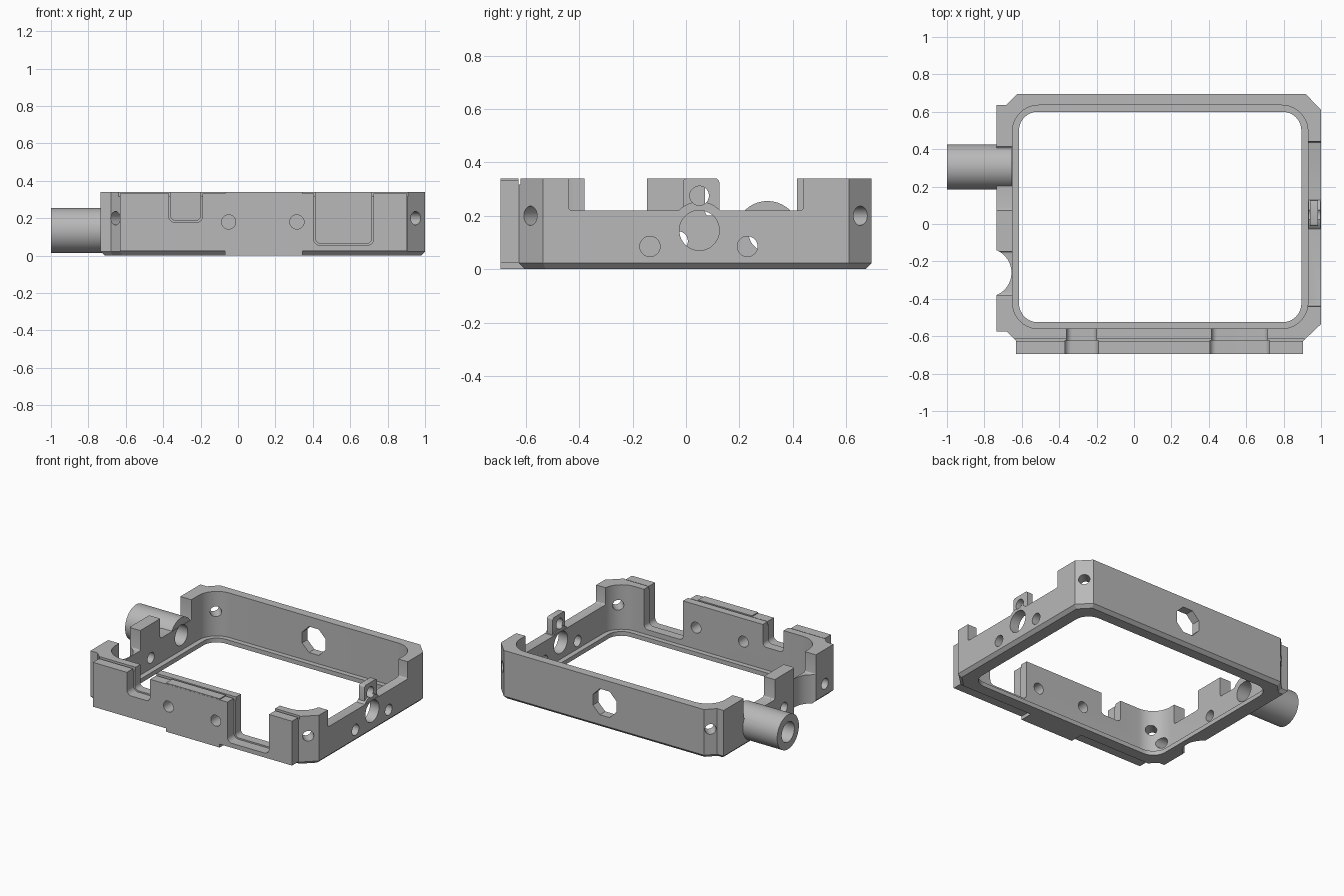
import bpy, bmesh, math
from mathutils import Vector

if "Cube" in bpy.data.objects:
    bpy.data.objects.remove(bpy.data.objects["Cube"])

grey = bpy.data.materials.new("satin_grey")
grey.diffuse_color = (0.48, 0.48, 0.48, 1)
grey.use_nodes = True
grey.node_tree.nodes["Principled BSDF"].inputs["Base Color"].default_value = grey.diffuse_color


def rounded(u0, u1, v0, v1, r, n=8):
    """Rounded rectangle outline."""
    pts = []
    for cu, cv, a in ((u1 - r, v1 - r, 0), (u0 + r, v1 - r, 90),
                      (u0 + r, v0 + r, 180), (u1 - r, v0 + r, 270)):
        for i in range(n + 1):
            t = math.radians(a + 90 * i / n)
            pts.append((cu + r * math.cos(t), cv + r * math.sin(t)))
    return pts


def circle(u, v, r, n=32):
    return [(u + r * math.cos(2 * math.pi * (i + .5) / n),
             v + r * math.sin(2 * math.pi * (i + .5) / n)) for i in range(n)]


def prism(name, pts, axis, lo, hi, chamfer=0):
    """Extrude a 2D outline along an axis, with an optional bottom chamfer."""
    place = {'x': lambda u, v, w: (w, u, v),
             'y': lambda u, v, w: (u, w, v),
             'z': lambda u, v, w: (u, v, w)}[axis]
    bm = bmesh.new()
    face = bm.faces.new([bm.verts.new(place(u, v, lo)) for u, v in pts])
    out = bmesh.ops.extrude_face_region(bm, geom=[face])
    move = Vector(place(0, 0, hi - lo))
    bmesh.ops.translate(bm, vec=move,
                        verts=[g for g in out['geom'] if isinstance(g, bmesh.types.BMVert)])
    bmesh.ops.recalc_face_normals(bm, faces=bm.faces)
    if chamfer:
        edges = [e for e in bm.edges if all(abs(v.co.z - lo) < 1e-5 for v in e.verts)]
        bmesh.ops.bevel(bm, geom=edges, offset=chamfer, segments=1, affect='EDGES')
    mesh = bpy.data.meshes.new(name)
    bm.to_mesh(mesh)
    bm.free()
    mesh.materials.append(grey)
    ob = bpy.data.objects.new(name, mesh)
    bpy.context.collection.objects.link(ob)
    return ob


def box(name, x0, x1, y0, y1, z0, z1):
    return prism(name, [(x0, y0), (x1, y0), (x1, y1), (x0, y1)], 'z', z0, z1)


# Main body with clipped corners
frame = prism("camera_frame", [
    (-.735, -.575), (-.68, -.575), (-.63, -.625), (.905, -.625), (1, -.535),
    (1, .61), (.918, .695), (-.625, .695), (-.685, .635), (-.735, .635)],
    'z', 0, .34, chamfer=.022)
frame.name = frame.data.name = "frame"


def combine(ob, op):
    mod = frame.modifiers.new(op, 'BOOLEAN')
    mod.operation, mod.solver, mod.object = op, 'EXACT', ob
    bpy.context.view_layer.objects.active = frame
    bpy.ops.object.modifier_apply(modifier=mod.name)
    bpy.data.objects.remove(ob)


def cut(ob):
    combine(ob, 'DIFFERENCE')


def add(ob):
    combine(ob, 'UNION')


# Front plate, with a deeper centre section
add(box("front_plate", -.632, .903, -.695, -.60, .024, .333))
add(box("front_plate_centre", -.07, .345, -.694, -.59, 0, .34))

# Opening with a thin bottom lip
cut(prism("opening", rounded(-.615, .895, -.525, .60, .10), 'z', -.1, .5))
cut(prism("lip_step", rounded(-.65, .93, -.56, .635, .14, 10), 'z', .03, .5))

# Seam groove and stepped notches in the front wall
cut(box("seam", -.64, .91, -.627, -.613, .317, .5))
for x0, x1, z in ((-.36, -.20, .187), (.415, .715, .065)):
    cut(prism("notch", rounded(x0, x1, z, .6, .03), 'y', -.8, -.5))
    cut(prism("notch_outer", rounded(x0 - .01, x1 + .01, z - .01, .6, .035), 'y', -.8, -.622))

# Lowered side walls between the corner posts
cut(prism("right_low", rounded(-.44, .44, .22, .7, .012, 3), 'x', .88, 1.1))
cut(prism("left_low_front", rounded(-.38, -.147, .20, .7, .012, 3), 'x', -.85, -.56))
cut(prism("left_low_back", rounded(.072, .415, .20, .7, .012, 3), 'x', -.85, -.56))
cut(prism("left_scoop", circle(-.785, -.26, .13, 48), 'z', -.1, .5))

# Side tube, and the boss with its pierced tab
add(prism("side_tube", circle(.305, .135, .12, 48), 'x', -1, -.653))
cut(prism("tube_bore", circle(.305, .135, .07, 40), 'x', -1.1, -.55))
add(prism("boss", circle(.05, .145, .108, 40), 'x', .934, .996))
add(prism("tab", rounded(-.012, .125, .19, .34, .015, 3), 'x', .94, .984))

# Round holes in the right and left walls
for y, z, r in ((.05, .145, .075), (.05, .275, .036), (-.135, .085, .038), (.23, .085, .038)):
    cut(prism("right_hole", circle(y, z, r), 'x', .85, 1.1))
for y, z in ((-.03, .105), (-.48, .10)):
    cut(prism("left_hole", circle(y, z, .037), 'x', -.85, -.55))

# Front holes and the eight-sided back window
for x in (-.05, .315):
    cut(prism("front_hole", circle(x, .18, .038), 'y', -.8, -.5))
cut(prism("back_window", circle(.14, .18, .098, 8), 'y', .5, .8))

# Diagonal holes through the four corners
for x, y, angle in ((.95, -.583, -45), (.957, .652, 45), (-.655, -.60, 225), (-.655, .665, 135)):
    hole = prism("corner_hole", circle(0, .2, .036), 'x', -.2, .2)
    hole.location = (x, y, 0)
    hole.rotation_euler.z = math.radians(angle)
    bpy.context.view_layer.update()
    cut(hole)

bpy.ops.object.select_all(action='DESELECT')
frame.select_set(True)
bpy.context.view_layer.objects.active = frame
bpy.ops.object.shade_smooth_by_angle(angle=math.radians(25))
